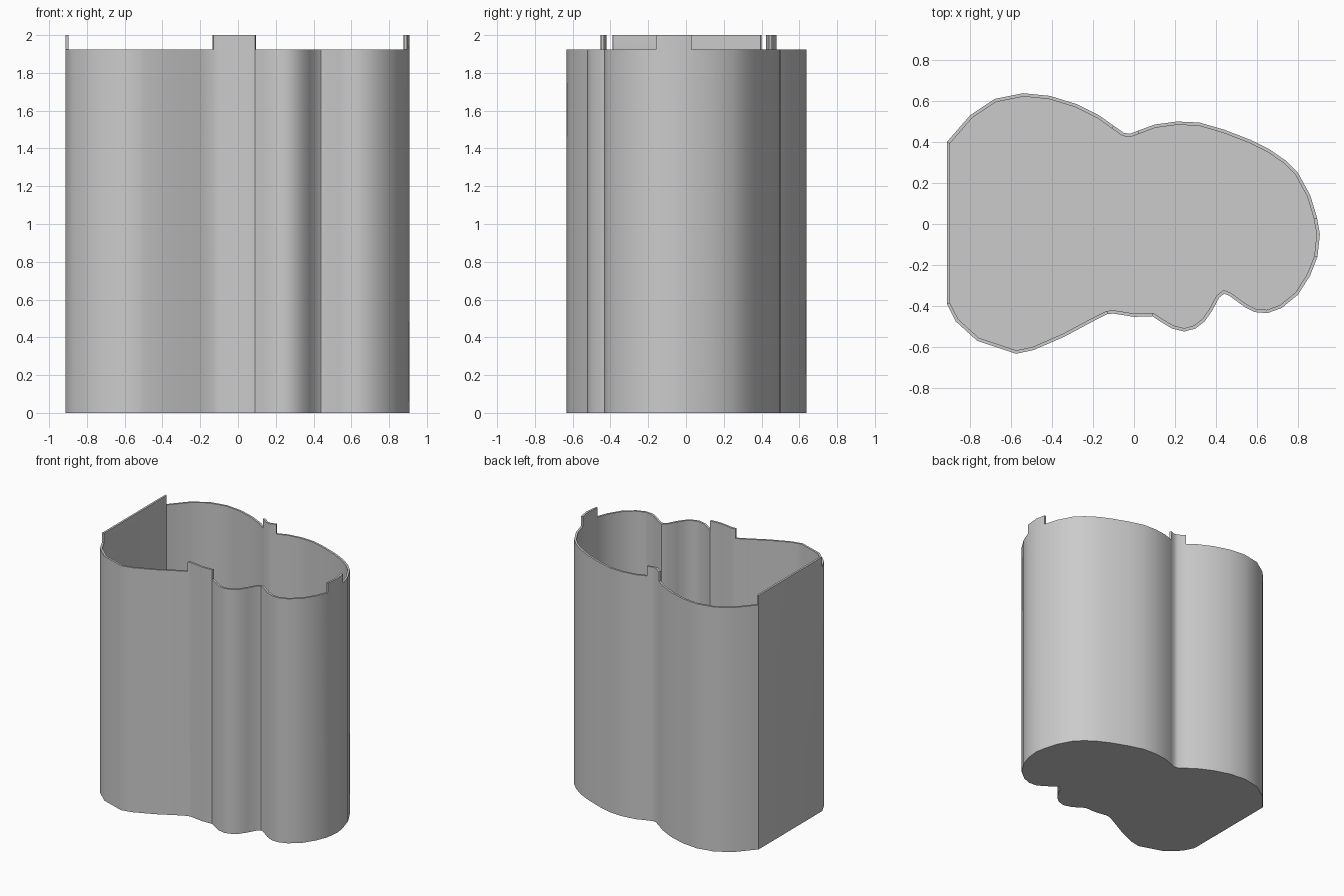
import bpy
import bmesh
import math
from mathutils import Vector

cube = bpy.data.objects.get("Cube")
if cube:
    bpy.data.objects.remove(cube, do_unlink=True)

WALL = 0.016
FLOOR = 0.016
RIM = 1.925
TOP = 2.0

# Outline of the container in plan, clockwise from the flat wall's back corner
OUTLINE = [
    # large back lobe
    (-.913, .40), (-.80, .53), (-.68, .61), (-.54, .638), (-.41, .625),
    (-.28, .585), (-.17, .53), (-.1, .48), (-.05, .445), (-.02, .44),
    # second back lobe and round end
    (.02, .455), (.1, .485), (.21, .5), (.32, .495), (.44, .46), (.57, .41),
    (.66, .365), (.74, .31), (.8, .25), (.86, .14), (.893, .03), (.907, -.05),
    (.895, -.16), (.86, -.25), (.8, -.345), (.72, -.41), (.65, -.435),
    # front lobes
    (.59, -.43), (.54, -.405), (.465, -.35), (.44, -.34), (.415, -.36),
    (.38, -.425), (.345, -.475), (.3, -.51), (.245, -.525), (.185, -.51),
    (.135, -.48), (.09, -.45), (0, -.453), (-.1, -.437), (-.13, -.44),
    (-.2, -.475), (-.34, -.55), (-.49, -.615), (-.575, -.633),
    (-.765, -.57), (-.87, -.475), (-.913, -.39),
]


def in_tab(p):
    """True where the wall segment centred on p rises into a raised tab."""
    flat_wall = p.x < -.91
    round_end = p.x > .85 and -.16 < p.y < .03
    front = p.y < 0 and -.13 < p.x < .09
    back = p.y > 0 and -.1 < p.x < .02
    return flat_wall or round_end or front or back


def offset_inward(points, distance):
    """Mitred inward offset of a clockwise outline."""
    result = []
    for i, p in enumerate(points):
        before = (p - points[i - 1]).normalized()
        after = (points[(i + 1) % len(points)] - p).normalized()
        n1 = Vector((before.y, -before.x))
        n2 = Vector((after.y, -after.x))
        result.append(p + (n1 + n2) * distance / (1 + n1.dot(n2)))
    return result


def ring(bm, points, z):
    return [bm.verts.new((p.x, p.y, z)) for p in points]


def bridge(bm, a, b):
    n = len(a)
    return [bm.faces.new((a[i], a[(i + 1) % n], b[(i + 1) % n], b[i]))
            for i in range(n)]


# Thin walled container: outer shell, rim, inner shell and floor
outer = [Vector(p) for p in OUTLINE]
inner = offset_inward(outer, WALL)
bm = bmesh.new()
outer_base = ring(bm, outer, 0)
outer_rim = ring(bm, outer, RIM)
inner_rim = ring(bm, inner, RIM)
inner_base = ring(bm, inner, FLOOR)
bridge(bm, outer_base, outer_rim)
rim_faces = bridge(bm, outer_rim, inner_rim)
bridge(bm, inner_rim, inner_base)
bm.faces.new(outer_base)
bm.faces.new(inner_base)

# Raised locating tabs pulled up from the rim
tabs = []
for i, face in enumerate(rim_faces):
    if in_tab((outer[i] + outer[(i + 1) % len(outer)]) / 2):
        tabs.append(face)
raised = bmesh.ops.extrude_face_region(bm, geom=tabs)["geom"]
for v in raised:
    if isinstance(v, bmesh.types.BMVert):
        v.co.z = TOP
bmesh.ops.delete(bm, geom=[f for f in tabs if f.is_valid], context="FACES_ONLY")
bmesh.ops.recalc_face_normals(bm, faces=bm.faces)

mesh = bpy.data.meshes.new("container")
bm.to_mesh(mesh)
bm.free()
container = bpy.data.objects.new("container", mesh)
bpy.context.collection.objects.link(container)

# Plain grey material
grey = bpy.data.materials.new("light grey")
grey.use_nodes = True
colour = (.6, .6, .6, 1)
grey.diffuse_color = colour
grey.node_tree.nodes["Principled BSDF"].inputs["Base Color"].default_value = colour
mesh.materials.append(grey)

bpy.ops.object.select_all(action="DESELECT")
container.select_set(True)
bpy.context.view_layer.objects.active = container
bpy.ops.object.shade_smooth_by_angle(angle=math.radians(35))
